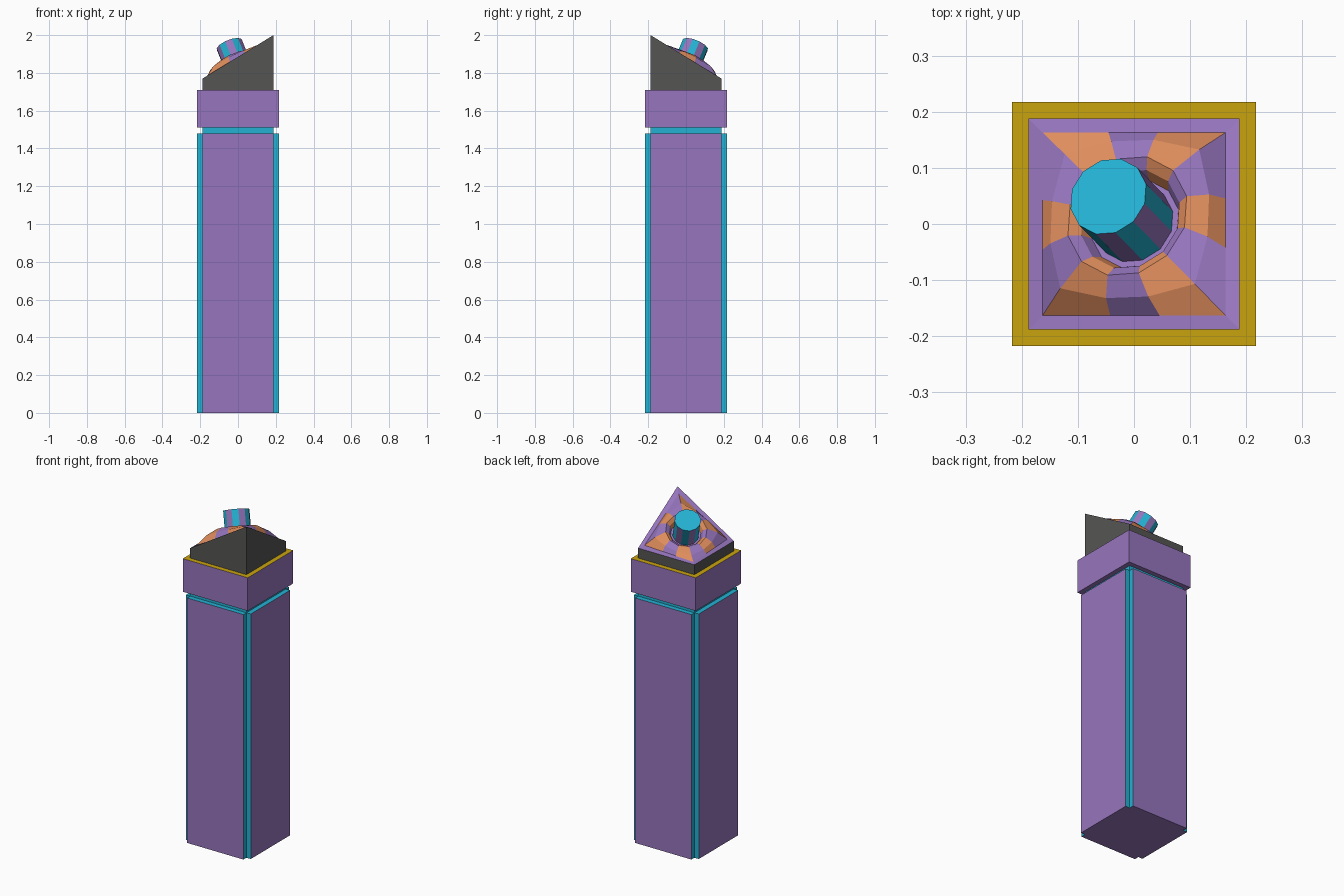
import bpy, bmesh, math
from mathutils import Vector

if "Cube" in bpy.data.objects:
    bpy.data.objects.remove(bpy.data.objects["Cube"])


def material(name, *rgb):
    """Colour given as screen values 0-255, stored as linear."""
    lin = [((c / 255 + 0.055) / 1.055) ** 2.4 if c > 10 else c / 255 / 12.92 for c in rgb]
    m = bpy.data.materials.new(name)
    m.diffuse_color = (*lin, 1)
    m.use_nodes = True
    m.node_tree.nodes["Principled BSDF"].inputs["Base Color"].default_value = m.diffuse_color
    return m


PURPLE = material("purple", 150, 117, 189)
CYAN = material("cyan", 36, 178, 211)
ORANGE = material("orange", 223, 141, 92)
GOLD = material("gold", 202, 163, 15)
DARK = material("dark_grey", 85, 85, 84)


def finish(name, bm, mats, pick=None):
    """Turn a bmesh into an object; pick(face) gives the material slot."""
    bm.normal_update()
    for f in bm.faces:
        if pick:
            f.material_index = pick(f)
    me = bpy.data.meshes.new(name)
    bm.to_mesh(me)
    bm.free()
    for m in mats:
        me.materials.append(m)
    ob = bpy.data.objects.new(name, me)
    bpy.context.collection.objects.link(ob)
    return ob


def bridge(bm, a, b, slot=lambda i: 0):
    n = len(a)
    for i in range(n):
        j = (i + 1) % n
        bm.faces.new((a[i], a[j], b[j], b[i])).material_index = slot(i)


def loop(bm, pts):
    return [bm.verts.new(p) for p in pts]


def prism(bm, outline, z0, z1):
    lo = loop(bm, [(x, y, z0) for x, y in outline])
    hi = loop(bm, [(x, y, z1) for x, y in outline])
    bridge(bm, lo, hi)
    bm.faces.new(lo[::-1])
    bm.faces.new(hi)


W, C = 0.217, 0.188


def square(r):
    return [(r, r), (-r, r), (-r, -r), (r, -r)]


# Main shaft with notched corners
corner = [(W, C), (C, C), (C, W)]
outline = []
for k in range(4):
    for x, y in corner:
        for _ in range(k):
            x, y = -y, x
        outline.append((x, y))
bm = bmesh.new()
prism(bm, outline, 0, 1.48)


def shaft_slot(f):
    c = f.calc_center_median()
    return 0 if f.normal.z < -0.5 or max(abs(c.x), abs(c.y)) > W - 0.001 else 1


finish("shaft", bm, [PURPLE, CYAN], shaft_slot)

# Recessed neck
bm = bmesh.new()
prism(bm, square(C), 1.48, 1.51)
finish("neck", bm, [CYAN])

# Collar with gold top
bm = bmesh.new()
prism(bm, square(W), 1.51, 1.71)
finish("collar", bm, [PURPLE, GOLD], lambda f: int(f.normal.z > 0.5))


def slope(x, y):
    """Warped top of the cap, rising to the front right corner."""
    u, v = (x + C) / (2 * C), (C - y) / (2 * C)
    return Vector((x, y, 1.77 + 0.23 * u * v))


# Sloped cap with purple border
INNER = 0.163
bm = bmesh.new()
base = loop(bm, [(x, y, 1.71) for x, y in square(C)])
rim = loop(bm, [slope(x, y) for x, y in square(C)])
inset = loop(bm, [slope(x, y) for x, y in square(INNER)])
bridge(bm, base, rim)
bridge(bm, rim, inset, lambda i: 1)
finish("sloped_cap", bm, [DARK, PURPLE])

# Tilted frame shared by the ring and the knob
AXIS = Vector((-0.35, 0.36, 0.87)).normalized()
TURN = Vector((0, 0, 1)).rotation_difference(AXIS)
CENTRE = Vector((0.002, 0, 1.83))


def circle(r, h):
    return [CENTRE + TURN @ Vector((r * math.cos(a), r * math.sin(a), h))
            for a in (math.radians(45 + 30 * i) for i in range(12))]


# Raised ring blending from the square border to a round hole
corners = square(INNER)
edge = []
for k in range(4):
    a, b = Vector(corners[k]), Vector(corners[(k + 1) % 4])
    edge += [slope(*a.lerp(b, t)) for t in (0, 0.37, 0.64)]
shoulder = [e.lerp(c, 0.6) for e, c in zip(edge, circle(0.138, 0.042))]
bm = bmesh.new()
loops = [loop(bm, p) for p in (edge, shoulder, circle(0.115, 0.04),
                               circle(0.095, 0.025), circle(0.084, 0.0))]
for a, b in zip(loops, loops[1:]):
    bridge(bm, a, b, lambda i: i % 2)
bm.faces.new(loops[-1]).material_index = 1
finish("raised_ring", bm, [ORANGE, PURPLE])

# Striped knob
bm = bmesh.new()
lo, hi = loop(bm, circle(0.073, 0.0)), loop(bm, circle(0.073, 0.137))
bridge(bm, lo, hi, lambda i: i % 2)
bm.faces.new(hi)
finish("knob", bm, [CYAN, PURPLE])
